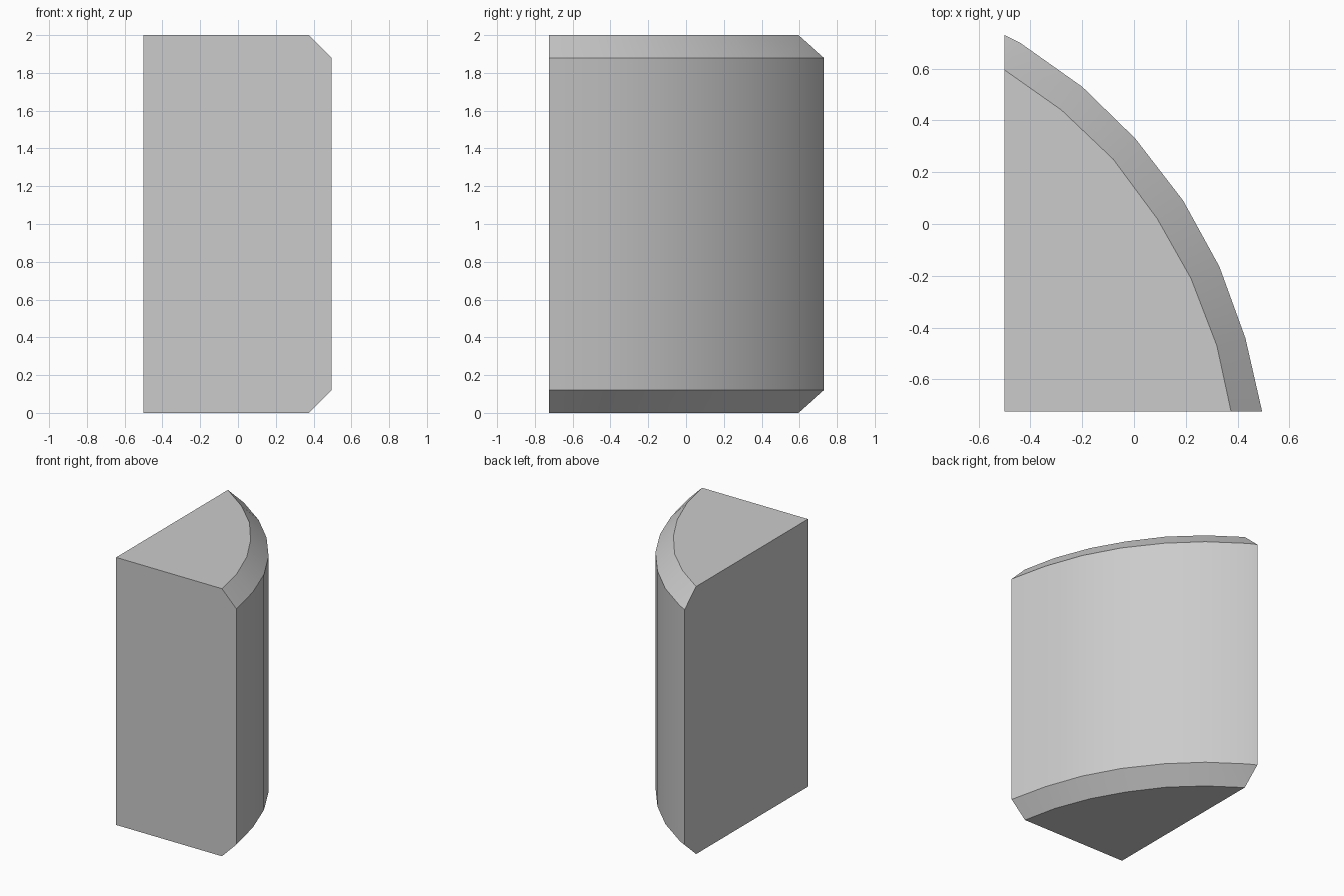
import bpy
import bmesh

cube = bpy.data.objects.get("Cube")
if cube:
    bpy.data.objects.remove(cube, do_unlink=True)

HEIGHT, CHAMFER = 2.0, 0.12

# Curved side: full outline, and the outline pulled in by the chamfer
outer = [(-0.5, 0.73), (-0.44, 0.70), (-0.2, 0.53), (0.005, 0.33),
         (0.19, 0.09), (0.33, -0.165), (0.43, -0.44), (0.495, -0.725)]
inner = [(-0.5, 0.595), (-0.28, 0.44), (-0.08, 0.25), (0.09, 0.02),
         (0.22, -0.21), (0.32, -0.47), (0.375, -0.725)]
corner = (-0.5, -0.725)

bm = bmesh.new()


def ring(points, z):
    return [bm.verts.new((x, y, z)) for x, y in points]


def strip(a, b):
    for i in range(len(a) - 1):
        bm.faces.new((a[i], a[i + 1], b[i + 1], b[i]))


base = ring(inner, 0)
low = ring(outer, CHAMFER)
high = ring(outer, HEIGHT - CHAMFER)
top = ring(inner, HEIGHT)
base_corner, top_corner = ring([corner], 0)[0], ring([corner], HEIGHT)[0]

# Curved wall and both chamfers
strip(low, high)
for cap, edge in ((base, low), (top, high)):
    strip(cap, edge[1:])
    bm.faces.new((cap[0], edge[0], edge[1]))

# Flat ends and the two flat sides
bm.faces.new(base + [base_corner])
bm.faces.new(top + [top_corner])
for i in (0, -1):
    bm.faces.new((base_corner, base[i], low[i], high[i], top[i], top_corner))
bmesh.ops.recalc_face_normals(bm, faces=bm.faces)

mesh = bpy.data.meshes.new("wedge_block")
bm.to_mesh(mesh)
bm.free()
block = bpy.data.objects.new("wedge_block", mesh)
bpy.context.collection.objects.link(block)

# Plain grey finish
grey = bpy.data.materials.new("light_grey")
grey.use_nodes = True
colour = (0.6, 0.6, 0.6, 1)
grey.diffuse_color = colour
grey.node_tree.nodes["Principled BSDF"].inputs["Base Color"].default_value = colour
mesh.materials.append(grey)

# Smooth around the curve, crisp at the chamfers
bpy.context.view_layer.objects.active = block
block.select_set(True)
bpy.ops.object.shade_smooth_by_angle(angle=0.5)
